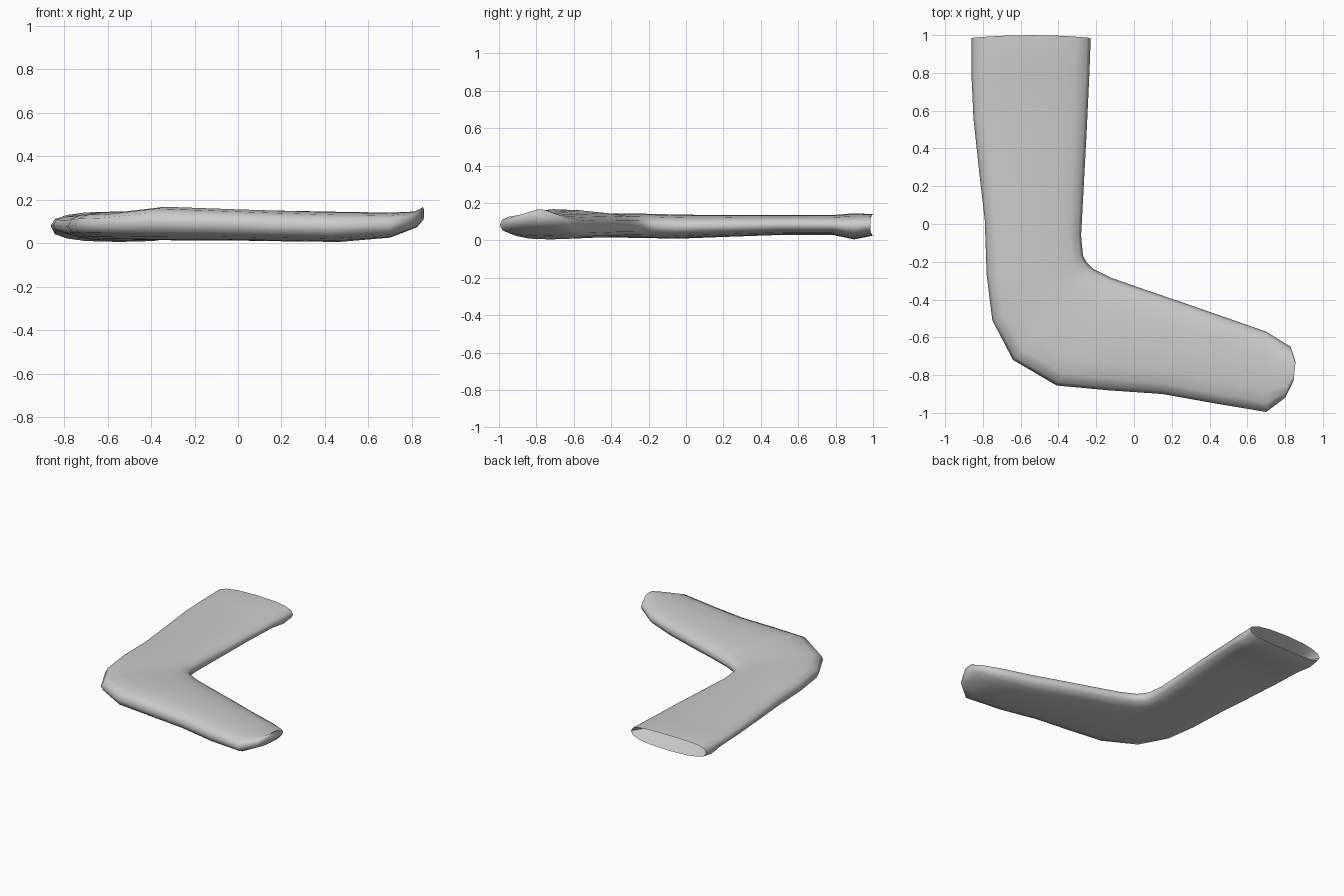
import bpy, bmesh, math

if "Cube" in bpy.data.objects:
    bpy.data.objects.remove(bpy.data.objects["Cube"])

SIDES = 16

# Sections along the sock: outer x, y, inner x, y, bottom z, top z outer, top z inner
SECTIONS = [
    (-.86, .985, -.23, .985, .025, .14, .14),
    (-.86, .90, -.232, .90, .005, .145, .145),
    (-.86, .78, -.237, .78, .03, .135, .135),
    (-.85, .56, -.25, .50, .03, .135, .135),
    (-.82, .28, -.265, .22, .02, .135, .135),
    (-.79, .02, -.28, -.06, .01, .14, .135),
    (-.78, -.27, -.27, -.17, .012, .145, .14),
    (-.75, -.51, -.25, -.205, .015, .145, .14),
    (-.64, -.72, -.22, -.235, .015, .15, .14),
    (-.41, -.855, -.12, -.285, .012, .182, .14),
    (-.14, -.88, .05, -.345, .012, .17, .14),
    (.15, -.90, .27, -.42, .008, .157, .14),
    (.43, -.95, .50, -.50, .005, .147, .14),
    (.70, -.995, .70, -.57, .025, .14, .14),
    (.80, -.92, .83, -.65, .07, .145, .145),
    (.845, -.83, .855, -.73, .105, .165, .165),
]


def ring(bm, section, bow=0.0, width=1.0, flat=1.0, shift=0.0):
    """Flattened rounded cross-section spanning the outer and inner edge."""
    ox, oy, ix, iy, lo, hi_out, hi_in = section
    verts = []
    for i in range(SIDES):
        a = 2 * math.pi * i / SIDES
        c, s = math.cos(a), math.sin(a)
        u = math.copysign(abs(c) ** .75, c) * width
        w = math.copysign(abs(s) ** .75, s) * flat
        t = (u + 1) / 2
        hi = hi_out + (hi_in - hi_out) * t
        z = (lo + hi) / 2 + w * (hi - lo) / 2
        y = oy + (iy - oy) * t + bow * (1 - u * u) + shift
        verts.append(bm.verts.new((ox + (ix - ox) * t, y, z)))
    return verts


bm = bmesh.new()
# Inside of the opening, tapering to a seam, then the outer skin from cuff to toe
rings = [
    ring(bm, SECTIONS[0], width=.75, flat=.08, shift=-.13),
    ring(bm, SECTIONS[0], width=.9, flat=.55, shift=-.05),
    ring(bm, SECTIONS[0], bow=.015),
]
rings += [ring(bm, s) for s in SECTIONS[1:]]
for a, b in zip(rings, rings[1:]):
    for i in range(SIDES):
        j = (i + 1) % SIDES
        bm.faces.new((a[i], a[j], b[j], b[i]))
bm.faces.new(rings[0])
bm.faces.new(rings[-1])
bmesh.ops.recalc_face_normals(bm, faces=bm.faces)

mesh = bpy.data.meshes.new("sock")
bm.to_mesh(mesh)
bm.free()
sock = bpy.data.objects.new("sock", mesh)
bpy.context.collection.objects.link(sock)

grey = bpy.data.materials.new("light grey")
grey.diffuse_color = (.6, .6, .6, 1)
grey.use_nodes = True
grey.node_tree.nodes["Principled BSDF"].inputs["Base Color"].default_value = grey.diffuse_color
mesh.materials.append(grey)

bpy.context.view_layer.objects.active = sock
sock.select_set(True)
bpy.ops.object.shade_smooth_by_angle(angle=math.radians(65))
